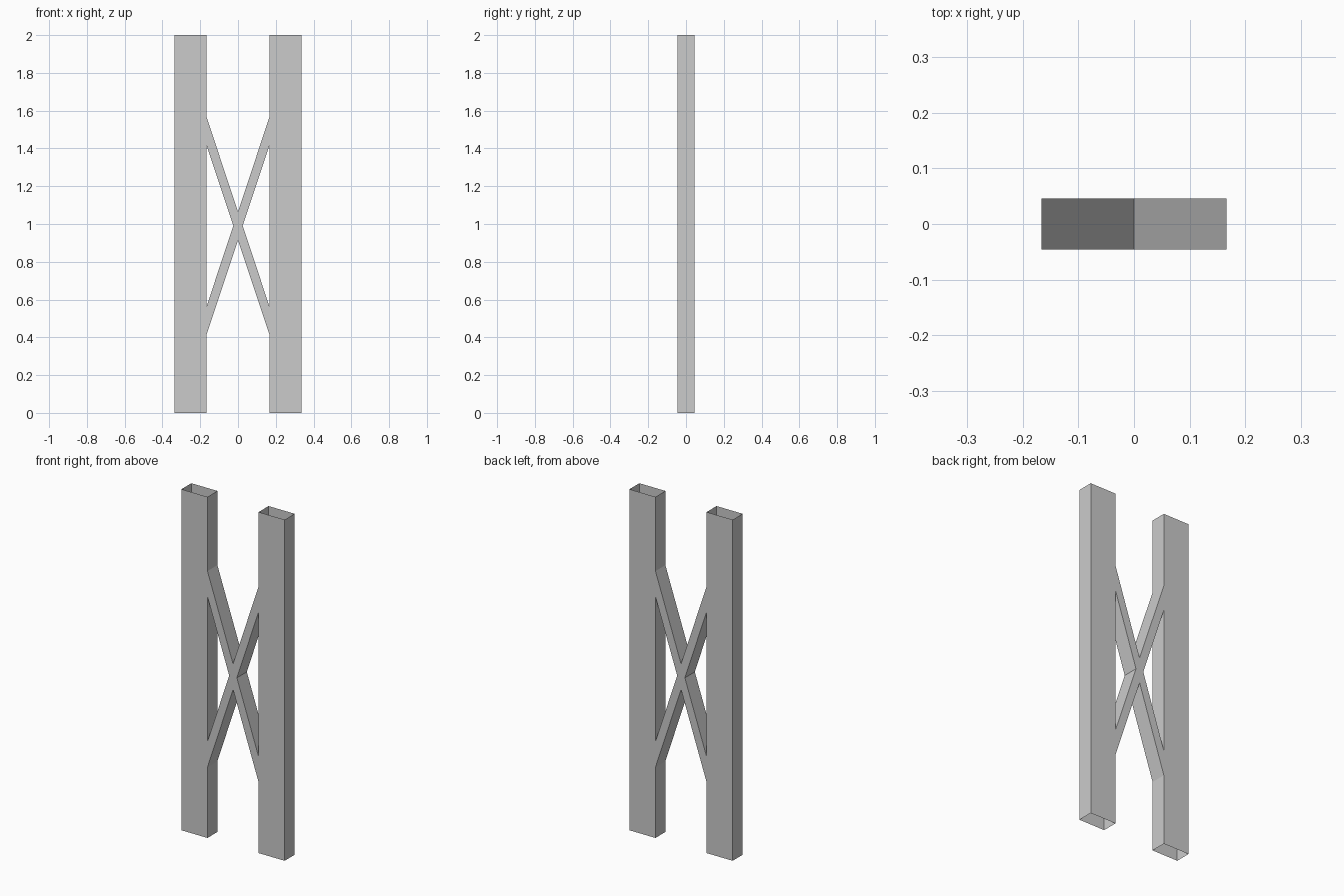
import bpy

if "Cube" in bpy.data.objects:
    bpy.data.objects.remove(bpy.data.objects["Cube"])

IN, OUT, H, D = 0.166, 0.335, 2.0, 0.046   # post inner/outer x, height, half depth
MID, HALF, RISE = 0.99, 0.075, 0.5         # brace centre z, half thickness, rise at the post
# Heights where the brace edges meet the post, bottom to top
J = [MID - RISE - HALF, MID - RISE + HALF, MID + RISE - HALF, MID + RISE + HALF]


def hollow_panel(name, outline, open_edges):
    """Front and back sheets joined by side walls, leaving some edges open.
    The outline runs counter-clockwise as seen from the front."""
    n = len(outline)
    verts = [(x, -D, z) for x, z in outline] + [(x, D, z) for x, z in outline]
    faces = [list(range(n)), list(range(2 * n - 1, n - 1, -1))]
    for i in range(n):
        if i not in open_edges:
            j = (i + 1) % n
            faces.append([i, i + n, j + n, j])
    mesh = bpy.data.meshes.new(name)
    mesh.from_pydata(verts, [], faces)
    obj = bpy.data.objects.new(name, mesh)
    bpy.context.collection.objects.link(obj)
    return obj


def mirrored(outline):
    return [(-x, z) for x, z in reversed(outline)]


# Posts: tubes open at both ends and where the braces enter
left = [(-OUT, 0), (-IN, 0)] + [(-IN, z) for z in J] + [(-IN, H), (-OUT, H)]
hollow_panel("left_post", left, {0, 2, 4, 6})
hollow_panel("right_post", mirrored(left), {0, 2, 4, 6})

# Cross brace: two crossing bars merged into one X
gap = HALF * IN / RISE
right_half = [(0, MID - HALF), (IN, J[0]), (IN, J[1]), (gap, MID),
              (IN, J[2]), (IN, J[3]), (0, MID + HALF)]
cross = right_half + mirrored(right_half)[1:-1]
hollow_panel("cross_brace", cross, {1, 4, 7, 10})
